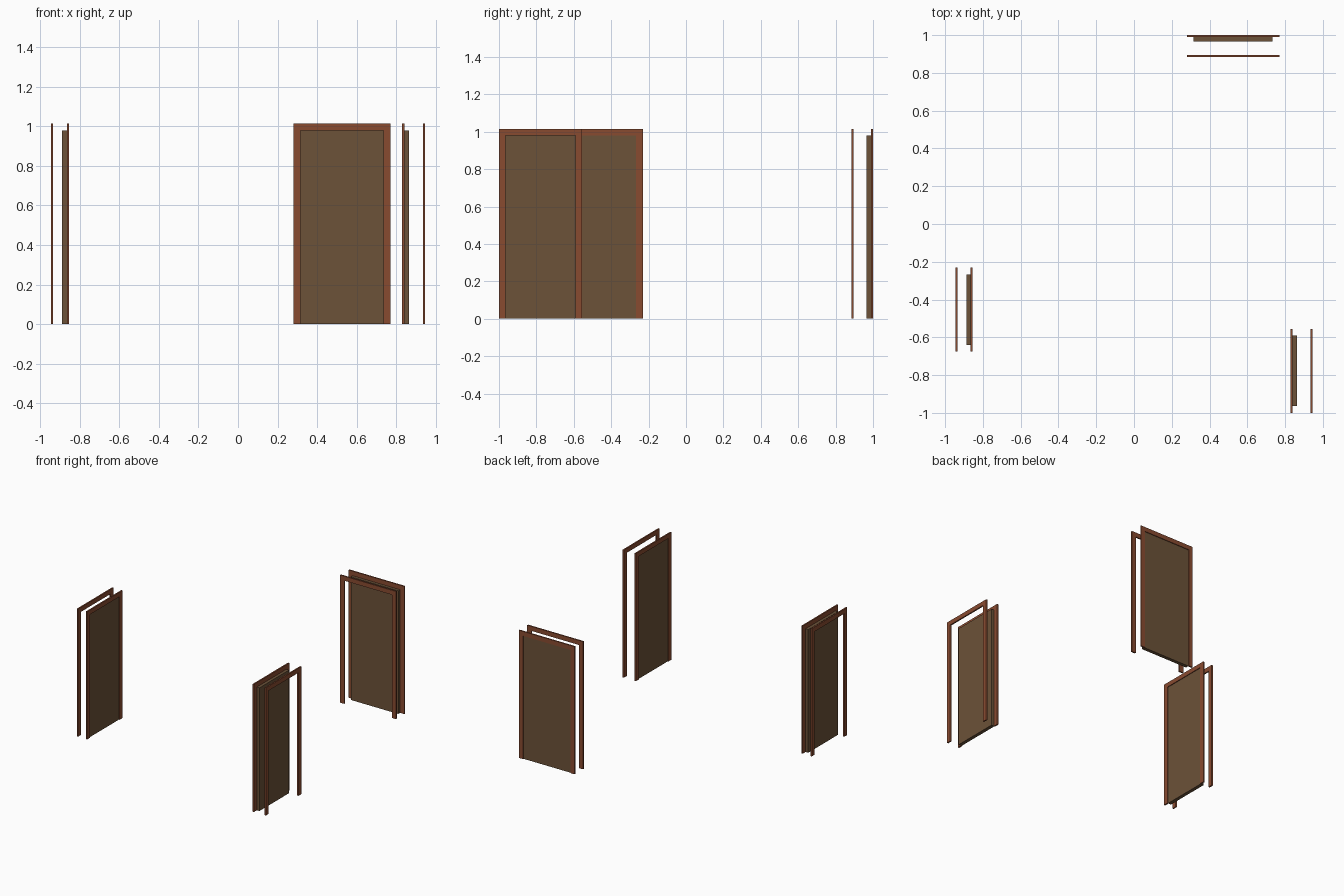
import bpy, bmesh
from mathutils import Matrix, Vector

if "Cube" in bpy.data.objects:
    bpy.data.objects.remove(bpy.data.objects["Cube"])

H, BAR, T = 1.015, 0.036, 0.011   # frame height, bar width, bar thickness
PANEL_T, OVERLAP = 0.028, 0.005   # door leaf thickness, seat inside the frame


def material(name, rgb):
    m = bpy.data.materials.new(name)
    m.diffuse_color = (*rgb, 1)
    m.use_nodes = True
    m.node_tree.nodes["Principled BSDF"].inputs["Base Color"].default_value = m.diffuse_color
    return m


frame_mat = material("red_wood", (0.25, 0.07, 0.03))
panel_mat = material("brown_wood", (0.15, 0.085, 0.04))


def slab(name, profile, depth, start, matrix, mat):
    """Extrude an upright (across, up) outline from start by depth."""
    bm = bmesh.new()
    face = bm.faces.new([bm.verts.new((u, start, v)) for u, v in profile])
    ext = bmesh.ops.extrude_face_region(bm, geom=[face])
    verts = [g for g in ext["geom"] if isinstance(g, bmesh.types.BMVert)]
    bmesh.ops.translate(bm, verts=verts, vec=(0, depth, 0))
    bmesh.ops.transform(bm, matrix=matrix, verts=bm.verts)
    bmesh.ops.recalc_face_normals(bm, faces=bm.faces)
    me = bpy.data.meshes.new(name)
    bm.to_mesh(me)
    bm.free()
    me.materials.append(mat)
    bpy.context.collection.objects.link(bpy.data.objects.new(name, me))


def door(name, width, gap, origin, across, inward):
    """Two open-bottomed frames, with the leaf set into the first one."""
    m = Matrix((across, inward, (0, 0, 1))).transposed().to_4x4()
    m.translation = Vector(origin)
    w, i = width / 2, width / 2 - BAR
    top = H - BAR
    arch = [(-w, 0), (-i, 0), (-i, top), (i, top), (i, 0), (w, 0), (w, H), (-w, H)]
    leaf = [(-i, 0), (i, 0), (i, top), (-i, top)]
    slab(name + "_near_frame", arch, T, 0, m, frame_mat)
    slab(name + "_far_frame", arch, T, gap, m, frame_mat)
    slab(name + "_panel", leaf, PANEL_T, T - OVERLAP, m, panel_mat)


# back, left and right doors
door("back_door", 0.49, 0.105, (0.525, 1.0, 0), (1, 0, 0), (0, -1, 0))
door("left_door", 0.445, 0.08, (-0.854, -0.453, 0), (0, 1, 0), (-1, 0, 0))
door("right_door", 0.445, 0.105, (0.829, -0.7775, 0), (0, 1, 0), (1, 0, 0))
